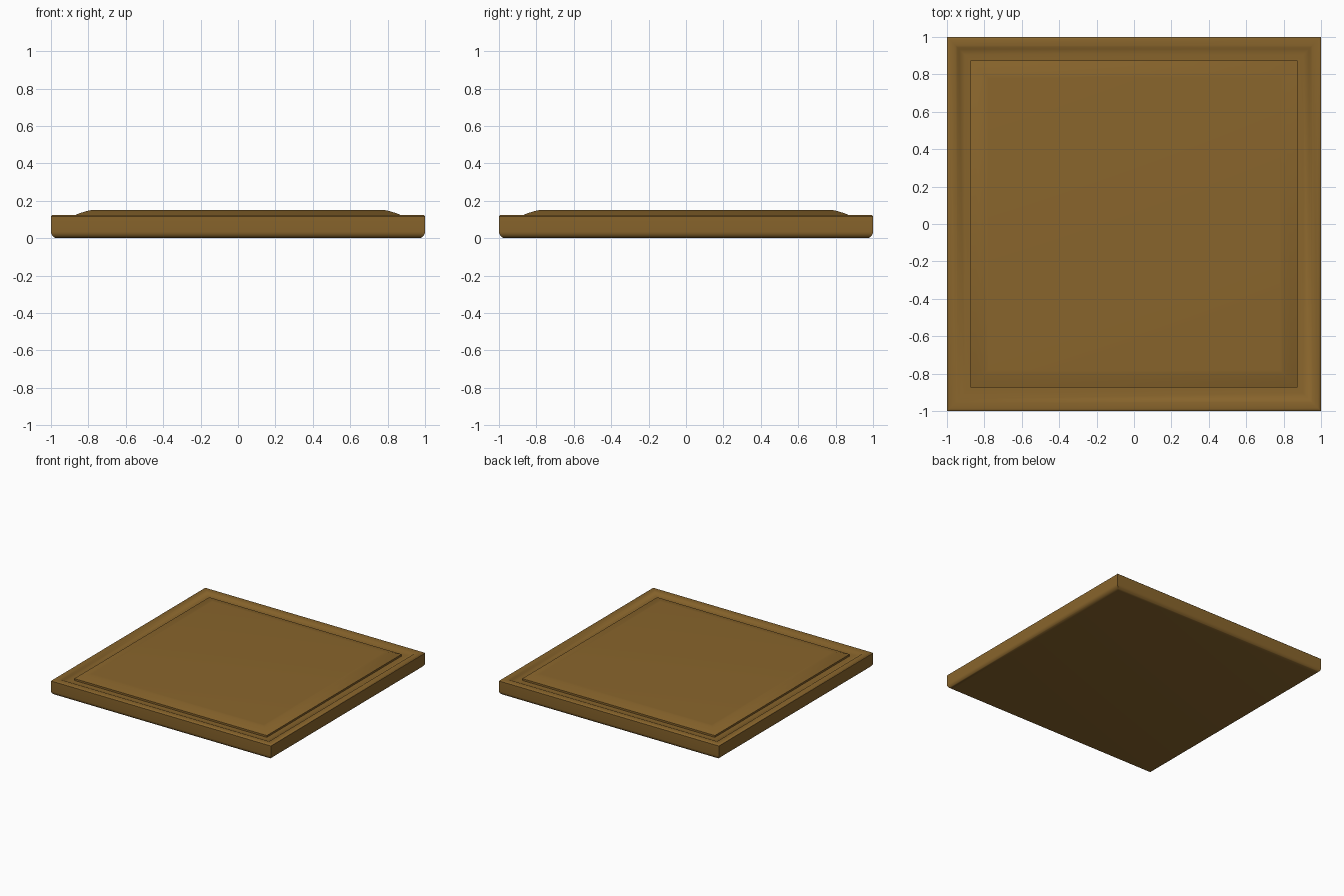
import bpy, bmesh, math

if "Cube" in bpy.data.objects:
    bpy.data.objects.remove(bpy.data.objects["Cube"])

wood = bpy.data.materials.new("brown_wood")
wood.diffuse_color = (0.25, 0.13, 0.025, 1)
wood.use_nodes = True
wood.node_tree.nodes["Principled BSDF"].inputs["Base Color"].default_value = wood.diffuse_color


def square_sweep(name, profile, cap_start, cap_end):
    """Stack square rings (half-width, height) into a mitred moulding."""
    bm = bmesh.new()
    rings = [[bm.verts.new((sx * r, sy * r, z))
              for sx, sy in ((-1, -1), (1, -1), (1, 1), (-1, 1))]
             for r, z in profile]
    for a, b in zip(rings, rings[1:]):
        for i in range(4):
            j = (i + 1) % 4
            bm.faces.new((a[i], a[j], b[j], b[i]))
    if cap_start:
        bm.faces.new(rings[0][::-1])
    if cap_end:
        bm.faces.new(rings[-1])
    mesh = bpy.data.meshes.new(name)
    bm.to_mesh(mesh)
    bm.free()
    obj = bpy.data.objects.new(name, mesh)
    bpy.context.collection.objects.link(obj)
    mesh.materials.append(wood)
    bpy.ops.object.select_all(action='DESELECT')
    obj.select_set(True)
    bpy.context.view_layer.objects.active = obj
    bpy.ops.object.shade_smooth_by_angle(angle=math.radians(35))
    return obj


# Base with rounded lower edge, raised lip and an inward-sloping border
r = 0.035
lower_edge = [(1 - r + r * math.sin(a), r - r * math.cos(a))
              for a in (math.radians(15 * i) for i in range(7))]
lip = [(1, 0.117), (0.993, 0.123), (0.985, 0.125), (0.955, 0.124),
       (0.945, 0.12), (0.935, 0.112), (0.905, 0.108), (0.875, 0.107)]
square_sweep("base_frame", lower_edge + lip, True, False)

# Raised centre panel with a sloped, softened border
panel = [(0.875, 0.107), (0.875, 0.122), (0.845, 0.134), (0.81, 0.145),
         (0.795, 0.149), (0.78, 0.15)]
square_sweep("raised_panel", panel, False, True)
